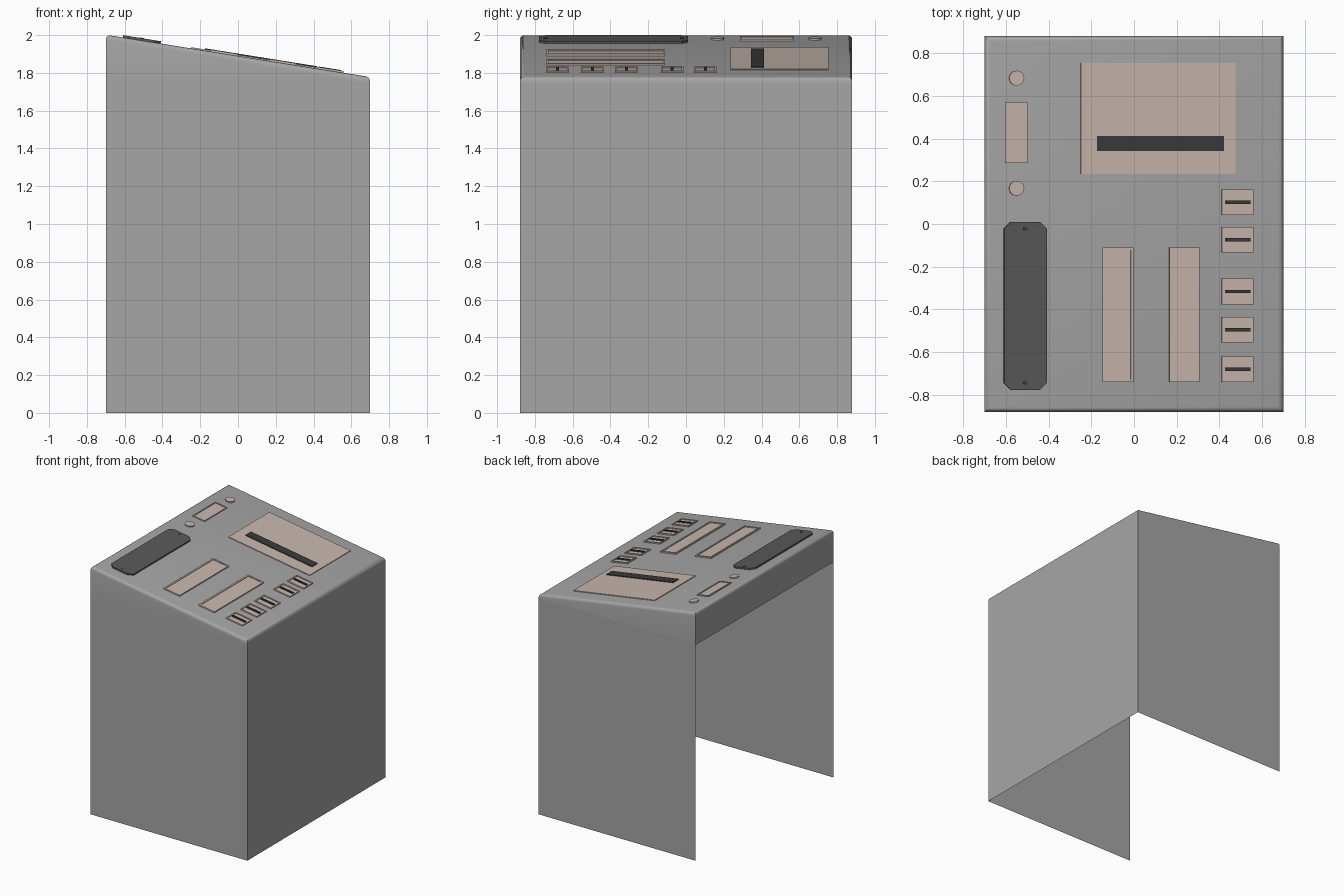
import bpy, bmesh, math

if "Cube" in bpy.data.objects:
    bpy.data.objects.remove(bpy.data.objects["Cube"])

SLOPE = 0.16            # drop of the sloping top per unit of x
TOP_Z = 1.89            # height of the sloping top at x = 0
TILT = math.atan(SLOPE)


def material(name, r, g, b):
    m = bpy.data.materials.new(name)
    m.diffuse_color = (r, g, b, 1)
    m.use_nodes = True
    m.node_tree.nodes["Principled BSDF"].inputs["Base Color"].default_value = m.diffuse_color
    return m


GREY = material("cabinet grey", 0.38, 0.38, 0.38)
PINK = material("pale pinkish beige", 0.58, 0.475, 0.425)
DARK = material("dark grey", 0.10, 0.10, 0.102)
BLACK = material("near black", 0.043, 0.043, 0.043)


def make_object(name, bm, mat):
    me = bpy.data.meshes.new(name)
    bm.to_mesh(me)
    bm.free()
    me.materials.append(mat)
    ob = bpy.data.objects.new(name, me)
    bpy.context.collection.objects.link(ob)
    return ob


def plate(name, outline, low, high, mat, rim=0, recess=0.005):
    """Prism standing on the sloping top; outline in plan x, y. Optional recessed middle."""
    bm = bmesh.new()
    c = math.cos(TILT)
    base = bm.faces.new([bm.verts.new((x / c, y, low)) for x, y in outline])
    up = bmesh.ops.extrude_face_region(bm, geom=[base])["geom"]
    verts = [g for g in up if isinstance(g, bmesh.types.BMVert)]
    bmesh.ops.translate(bm, verts=verts, vec=(0, 0, high - low))
    bmesh.ops.recalc_face_normals(bm, faces=bm.faces[:])
    if rim:
        top = max(bm.faces, key=lambda f: f.calc_center_median().z)
        bmesh.ops.inset_region(bm, faces=[top], thickness=rim)
        r = bmesh.ops.extrude_face_region(bm, geom=[top])["geom"]
        bmesh.ops.translate(bm, verts=[g for g in r if isinstance(g, bmesh.types.BMVert)],
                            vec=(0, 0, -recess))
        if top.is_valid:
            bm.faces.remove(top)
    ob = make_object(name, bm, mat)
    ob.location = (0, 0, TOP_Z)
    ob.rotation_euler = (0, TILT, 0)
    return ob


def rect(x0, x1, y0, y1):
    return [(x0, y0), (x1, y0), (x1, y1), (x0, y1)]


def chamfered(x0, x1, y0, y1, c):
    return [(x0 + c, y0), (x1 - c, y0), (x1, y0 + c), (x1, y1 - c),
            (x1 - c, y1), (x0 + c, y1), (x0, y1 - c), (x0, y0 + c)]


def disc(x, y, r, n):
    return [(x + r * math.cos(2 * math.pi * i / n), y + r * math.sin(2 * math.pi * i / n))
            for i in range(n)]


# Cabinet shell: sloping top, rounded top edges, open bottom and open left side
bm = bmesh.new()
bmesh.ops.create_cube(bm, size=1)
for v in bm.verts:
    top = v.co.z > 0
    v.co.x *= 1.4
    v.co.y *= 1.76
    v.co.z = TOP_Z - SLOPE * v.co.x if top else 0
edges = [e for e in bm.edges if all(v.co.z > 1 for v in e.verts)]
bmesh.ops.bevel(bm, geom=edges, offset=0.025, segments=4, profile=0.5, affect='EDGES')
bmesh.ops.bisect_plane(bm, geom=bm.verts[:] + bm.edges[:] + bm.faces[:],
                       plane_co=(0, 0, 1.74), plane_no=(0, 0, 1))
bm.normal_update()
gone = [f for f in bm.faces if f.normal.z < -0.9
        or (f.normal.x < -0.95 and f.calc_center_median().z < 1.74)]
bmesh.ops.delete(bm, geom=gone, context='FACES')
shell = make_object("cabinet_shell", bm, GREY)
bpy.context.view_layer.objects.active = shell
shell.select_set(True)
bpy.ops.object.shade_smooth_by_angle(angle=math.radians(35))

# Large panel with its black slot bar
plate("large_panel", rect(-0.25, 0.475, 0.235, 0.755), -0.004, 0.006, PINK)
plate("large_panel_slot", rect(-0.175, 0.42, 0.343, 0.413), 0, 0.012, BLACK)

# Dark chamfered plate and its two screws
plate("dark_plate", chamfered(-0.61, -0.41, -0.777, 0.01, 0.032), -0.004, 0.012, DARK)
for i, y in enumerate((-0.743, -0.022)):
    plate(f"plate_screw_{i + 1}", disc(-0.511, y, 0.011, 12), 0, 0.014, BLACK)

# Two long framed windows
for i, (x0, x1) in enumerate(((-0.148, -0.004), (0.165, 0.306))):
    plate(f"long_window_{i + 1}", rect(x0, x1, -0.74, -0.11), -0.004, 0.01, PINK, rim=0.018)

# Small framed window between two round buttons
plate("small_window", rect(-0.605, -0.5, 0.285, 0.572), -0.004, 0.009, PINK, rim=0.012)
for i, y in enumerate((0.167, 0.683)):
    plate(f"round_button_{i + 1}", disc(-0.55, y, 0.035, 24), -0.004, 0.009, PINK)

# Column of slotted switches
for i, y in enumerate((0.102, -0.073, -0.316, -0.495, -0.68)):
    plate(f"switch_{i + 1}", rect(0.41, 0.557, y - 0.06, y + 0.06), -0.004, 0.009, PINK, rim=0.014)
    plate(f"switch_slot_{i + 1}", rect(0.428, 0.543, y - 0.008, y + 0.008), 0, 0.012, BLACK)
